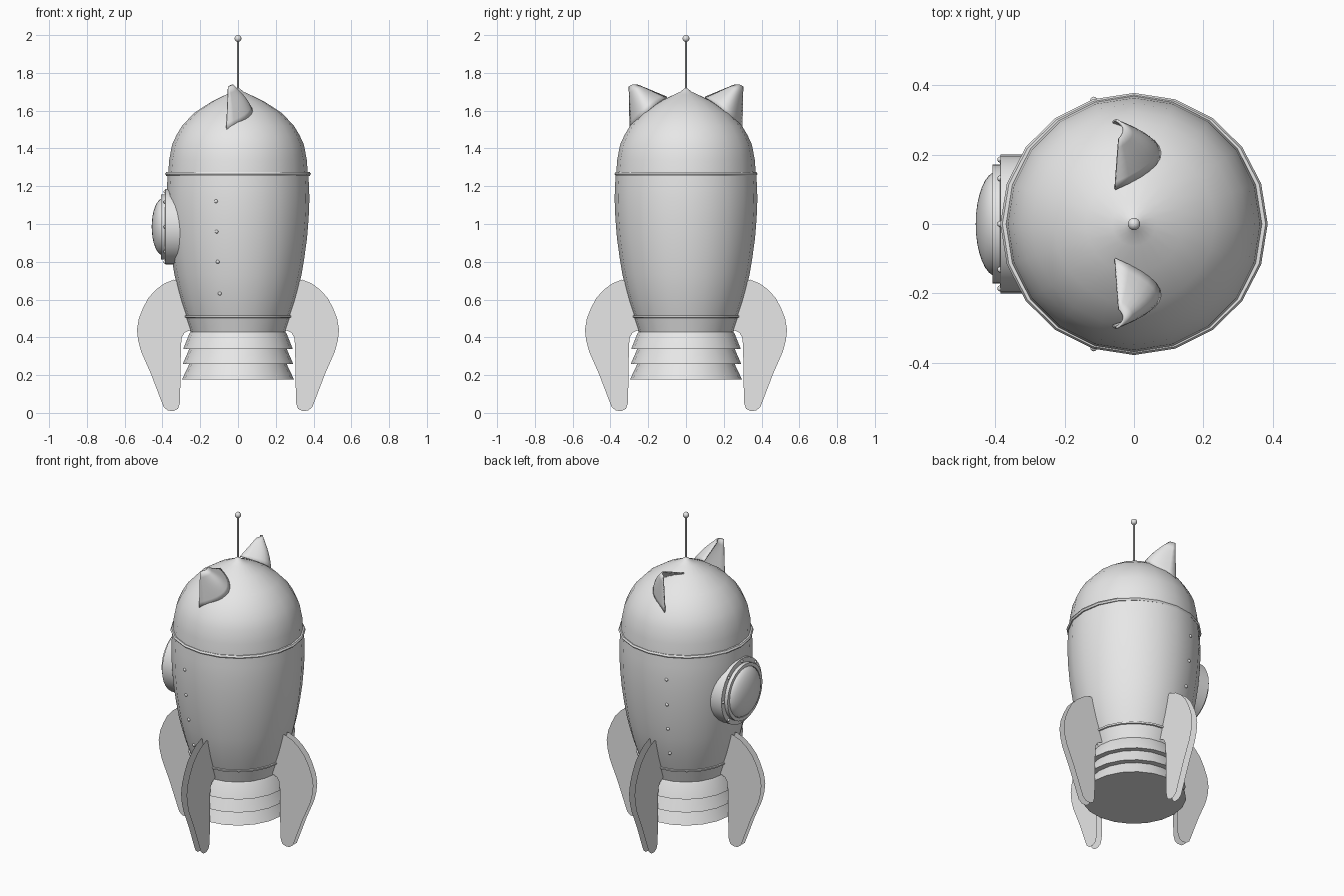
import bpy
import bmesh
from math import pi, sin, cos, radians
from mathutils import Vector, Matrix

if "Cube" in bpy.data.objects:
    bpy.data.objects.remove(bpy.data.objects["Cube"])

grey = bpy.data.materials.new("plain_grey")
grey.use_nodes = True
grey.diffuse_color = (0.8, 0.8, 0.8, 1)
grey.node_tree.nodes["Principled BSDF"].inputs["Base Color"].default_value = (0.8, 0.8, 0.8, 1)


def finish(bm, name, angle=35, normals=True):
    if normals:
        bmesh.ops.recalc_face_normals(bm, faces=bm.faces)
    mesh = bpy.data.meshes.new(name)
    bm.to_mesh(mesh)
    bm.free()
    mesh.materials.append(grey)
    obj = bpy.data.objects.new(name, mesh)
    bpy.context.collection.objects.link(obj)
    bpy.ops.object.select_all(action="DESELECT")
    obj.select_set(True)
    bpy.context.view_layer.objects.active = obj
    bpy.ops.object.shade_smooth_by_angle(angle=radians(angle))
    return obj


def lathe(name, profile, sides=20, closed=False, matrix=None, angle=35):
    """Turn (radius, height) points around z."""
    bm = bmesh.new()
    verts = [bm.verts.new((r, 0, z)) for r, z in profile]
    pairs = list(zip(verts, verts[1:]))
    if closed:
        pairs.append((verts[-1], verts[0]))
    edges = [bm.edges.new(p) for p in pairs]
    bmesh.ops.spin(bm, geom=verts + edges, cent=(0, 0, 0), axis=(0, 0, 1),
                   angle=2 * pi, steps=sides)
    bmesh.ops.remove_doubles(bm, verts=bm.verts, dist=0.0005)
    if matrix:
        bm.transform(matrix)
    return finish(bm, name, angle)


def balls(name, points, radius, segments=10):
    bm = bmesh.new()
    for p in points:
        bmesh.ops.create_uvsphere(bm, u_segments=segments, v_segments=segments // 2 + 1,
                                  radius=radius, matrix=Matrix.Translation(p))
    return finish(bm, name, 60)


# Hull, lower collar and nose
lathe("hull", [(0.276, 0.515), (0.298, 0.58), (0.32, 0.66), (0.336, 0.73), (0.351, 0.82),
               (0.365, 0.92), (0.374, 1.03), (0.378, 1.13), (0.376, 1.2), (0.372, 1.265)])
lathe("lower_collar", [(0, 0.425), (0.25, 0.425), (0.275, 0.503), (0.283, 0.505),
                       (0.285, 0.515), (0.27, 0.517)])
lathe("nose_dome", [(0.37, 1.265), (0.364, 1.34), (0.349, 1.42), (0.326, 1.47),
                    (0.296, 1.52), (0.233, 1.587), (0.14, 1.648), (0.063, 1.685),
                    (0.03, 1.7), (0.012, 1.715), (0, 1.722)])
lathe("nose_ring", [(0.365, 1.255), (0.38, 1.255), (0.386, 1.265), (0.38, 1.275),
                    (0.365, 1.275)], closed=True, matrix=Matrix.Diagonal((1, 0.98, 1, 1)))

# Stacked exhaust nozzle
steps = [(0, 0.178)]
for i in range(3):
    z = 0.178 + 0.08 * i
    steps += [(0.296 - 0.003 * i, z), (0.258, z + 0.08)]
lathe("nozzle", steps + [(0.25, 0.43)])

# Antenna
lathe("antenna_rod", [(0.005, 1.7), (0.005, 1.98)], sides=8, angle=60)
balls("antenna_ball", [(0, 0, 1.982)], 0.018, 16)

# Fins: half a lens-shaped plate, mirrored
outline = [(0.25, 0.62), (0.28, 0.7), (0.34, 0.705), (0.39, 0.685), (0.434, 0.653),
           (0.475, 0.608), (0.503, 0.555), (0.525, 0.5), (0.535, 0.44), (0.529, 0.385),
           (0.513, 0.325), (0.46, 0.204), (0.405, 0.06), (0.393, 0.03), (0.37, 0.012),
           (0.34, 0.01), (0.318, 0.022), (0.307, 0.055), (0.302, 0.36), (0.297, 0.4),
           (0.283, 0.425), (0.255, 0.437), (0.23, 0.44)]
for i, side in enumerate(("left", "back", "right", "front")):
    bm = bmesh.new()
    face = bm.faces.new([bm.verts.new((x, 0, z)) for x, z in outline])
    face.normal_update()
    if face.normal.y < 0:
        face.normal_flip()
    for inset, rise in ((0.007, 0.009), (0.012, 0.007), (0.012, 0.003)):
        bmesh.ops.inset_region(bm, faces=[face], thickness=inset, use_even_offset=True)
        for v in face.verts:
            v.co.y += rise
    fin = finish(bm, side + "_fin", 60, normals=False)
    mirror = fin.modifiers.new("Mirror", "MIRROR")
    mirror.use_axis = (False, True, False)
    mirror.merge_threshold = 0.0005
    fin.rotation_euler.z = i * pi / 2

# Ears: thin curved shells, hollow towards -x
def bend(a, m, b, t):
    c = 2 * m - (a + b) / 2
    return a * (1 - t) ** 2 + c * 2 * t * (1 - t) + b * t * t


base = [Vector(p) for p in ((-0.055, 0.1, 1.67), (0.075, 0.205, 1.595), (-0.062, 0.295, 1.495))]
tip = [Vector(p) for p in ((-0.045, 0.245, 1.73), (-0.03, 0.275, 1.737), (-0.052, 0.3, 1.728))]
for side, sign in (("front", -1), ("back", 1)):
    bm = bmesh.new()
    rows = []
    for j in range(7):
        s = j / 6
        row = []
        for k in range(13):
            p = bend(*base, k / 12).lerp(bend(*tip, k / 12), s)
            p.x += 0.012 * sin(pi * s) * sin(pi * k / 12)
            row.append(bm.verts.new((p.x, p.y * sign, p.z)))
        rows.append(row)
    for lo, hi in zip(rows, rows[1:]):
        for k in range(12):
            bm.faces.new((lo[k], lo[k + 1], hi[k + 1], hi[k]))
    ear = finish(bm, side + "_ear", 60)
    shell = ear.modifiers.new("Thickness", "SOLIDIFY")
    shell.thickness = 0.008
    shell.offset = 0

# Round porthole on the -x side
centre = Vector((0, 0, 0.985))
outward = Matrix.Translation(centre) @ Matrix.Rotation(-pi / 2, 4, "Y")
lathe("porthole_frame", [(0.2, 0.27), (0.2, 0.385), (0.172, 0.387), (0.172, 0.408),
                         (0.152, 0.408), (0.15, 0.395)], sides=32, matrix=outward)
glass = [(0.152 * cos(a), 0.395 + 0.062 * sin(a)) for a in (i * pi / 16 for i in range(9))]
lathe("porthole_glass", glass, sides=32, matrix=outward)
balls("porthole_rivets", [centre + Vector((-0.386, 0.186 * cos(i * pi / 4), 0.186 * sin(i * pi / 4)))
                          for i in range(8)], 0.009)

# Rivet rows on both sides of the hull
hull_rivets = []
for z, r in ((1.12, 0.376), (0.96, 0.367), (0.8, 0.347), (0.632, 0.311)):
    for sign in (-1, 1):
        hull_rivets.append((r * cos(radians(108)), sign * r * sin(radians(108)), z))
balls("hull_rivets", hull_rivets, 0.01)
